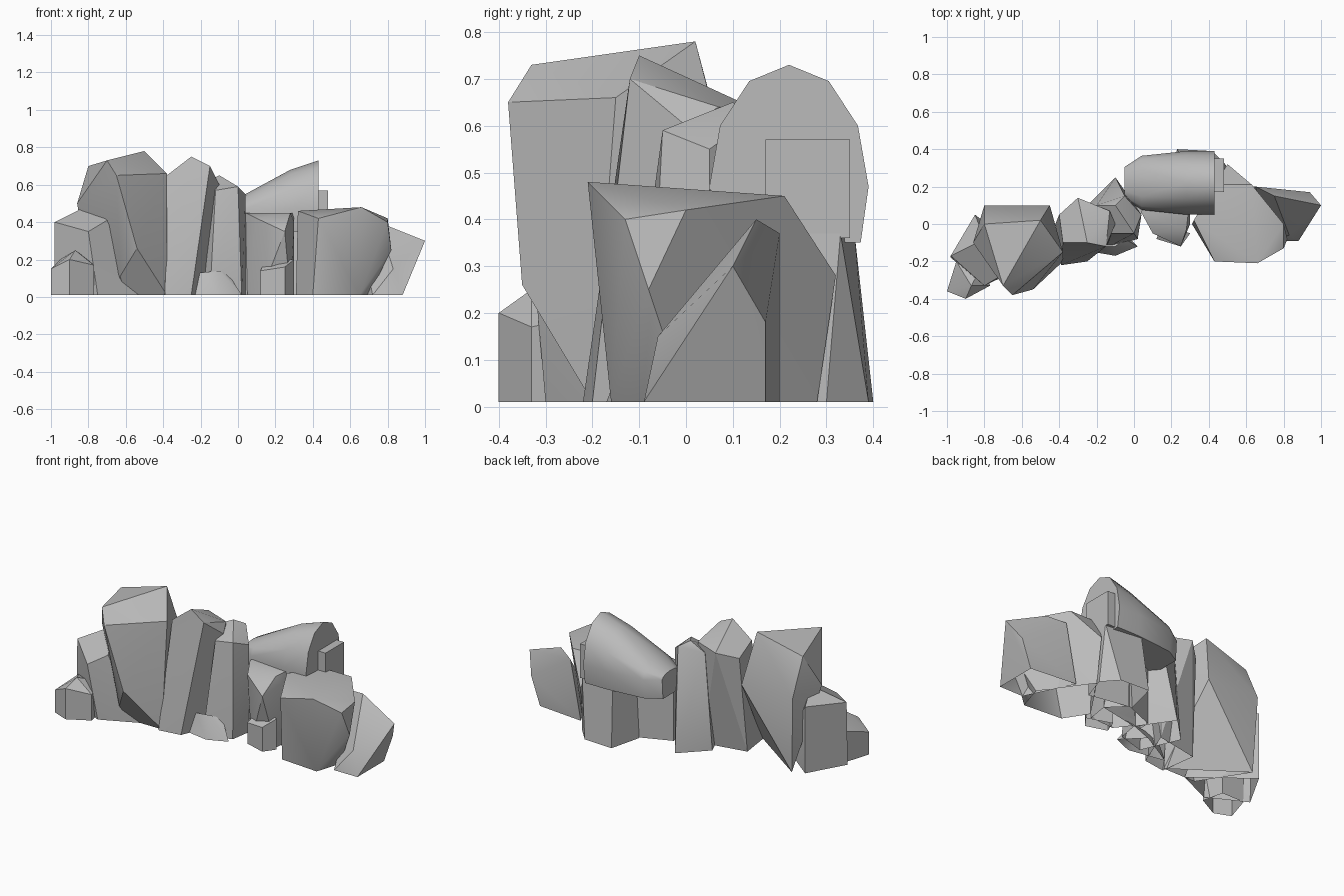
import bpy
import bmesh
from math import cos, sin, radians, pi

default_cube = bpy.data.objects.get("Cube")
if default_cube:
    bpy.data.objects.remove(default_cube, do_unlink=True)

# One plain stone colour for every boulder
stone = bpy.data.materials.new("grey_stone")
stone.use_nodes = True
stone_colour = (.5, .5, .5, 1)
stone.diffuse_color = stone_colour
stone.node_tree.nodes["Principled BSDF"].inputs["Base Color"].default_value = stone_colour

GROUND = .01


def touches_ground(face):
    """True for a face that lies flat on the ground."""
    return all(abs(vert.co.z - GROUND) < .001 for vert in face.verts)


def add_boulder(name, points, smooth_angle=30, flatten=6):
    """Wrap the points in a convex stone with merged flat facets, open where it meets the ground."""
    bm = bmesh.new()
    for point in points:
        bm.verts.new(point)
    bmesh.ops.convex_hull(bm, input=list(bm.verts))
    loose = [vert for vert in bm.verts if not vert.link_faces]
    bmesh.ops.delete(bm, geom=loose, context="VERTS")
    bmesh.ops.dissolve_limit(bm, angle_limit=radians(flatten),
                             verts=list(bm.verts), edges=list(bm.edges))
    bmesh.ops.recalc_face_normals(bm, faces=list(bm.faces))
    underside = [face for face in bm.faces if touches_ground(face)]
    bmesh.ops.delete(bm, geom=underside, context="FACES")
    mesh = bpy.data.meshes.new(name)
    bm.to_mesh(mesh)
    bm.free()
    mesh.materials.append(stone)
    boulder = bpy.data.objects.new(name, mesh)
    bpy.context.collection.objects.link(boulder)
    bpy.ops.object.select_all(action="DESELECT")
    boulder.select_set(True)
    bpy.context.view_layer.objects.active = boulder
    bpy.ops.object.shade_smooth_by_angle(angle=radians(smooth_angle))


def add_standing_rock(name, corners, feet=None, smooth_angle=30):
    """Stand a chiselled rock on its feet, or straight below its corners if it has none."""
    outline = feet or [(x, y) for x, y, z in corners]
    add_boulder(name, corners + [(x, y, GROUND) for x, y in outline], smooth_angle)


# Tallest boulder, overhanging at the front and back
add_standing_rock("tall_boulder", [
    (-.8, 0, .7), (-.7, -.33, .73), (-.5, .02, .78), (-.65, -.38, .65),
    (-.38, -.15, .66), (-.45, .1, .47), (-.86, -.1, .5), (-.8, .1, .48),
    (-.54, -.35, .26), (-.39, -.2, .26), (-.63, -.26, .11),
], feet=[(-.78, .08), (-.38, -.2), (-.6, -.2)])

# Shoulder boulder on the far side of the tall one
add_standing_rock("shoulder_boulder", [
    (-.98, -.17, .4), (-.85, .05, .42), (-.8, -.08, .49), (-.7, -.27, .41), (-.8, -.33, .35),
], feet=[(-.98, -.18), (-.75, -.3), (-.53, -.2), (-.85, .05)])

# Small stone at the outer end
add_standing_rock("end_stone", [
    (-.87, -.33, .25), (-.77, -.33, .17), (-.95, -.2, .2),
    (-1, -.36, .15), (-.9, -.4, .2), (-.8, -.2, .2),
])

# Upright slab in the middle, leaning back toward its top
add_standing_rock("middle_slab", [
    (-.38, -.1, .65), (-.25, -.1, .75), (-.15, -.12, .7), (-.1, 0, .6),
    (-.3, .14, .64), (-.13, .07, .64), (-.4, .05, .6), (-.2, -.16, .34),
], feet=[(-.39, -.22), (-.25, -.2), (-.15, .05), (-.42, 0)])

# Narrow pillar beside the slab, spreading toward its base
add_standing_rock("narrow_pillar", [
    (-.12, -.05, .57), (0, -.05, .59), (.04, .05, .55), (-.1, .1, .65),
    (-.05, .15, .62), (-.2, .1, .6),
], feet=[(-.1, .25), (-.25, .1), (-.15, -.13), (.02, -.08), (.04, .05)])

# Low rounded mound in front
add_standing_rock("front_mound", [
    (-.25, -.1, .11), (-.2, -.12, .13), (-.1, -.12, .14), (-.05, -.08, .12),
], feet=[(-.33, -.13), (-.1, -.17), (.02, -.12), (-.1, 0)], smooth_angle=50)

# Rounded boulder lying along the back, flat below and sloping down toward the middle
STEPS = 6
back_points = []
for x, width, top in [(.43, 1, .73), (.28, 1, .68), (.04, .85, .55), (-.05, .5, .5)]:
    reach = .17 * width
    for step in range(STEPS + 1):
        angle = pi * step / STEPS
        back_points.append((x, .22 + reach * cos(angle), .47 + (top - .47) * sin(angle)))
    for side in (-.9, .9):
        back_points.append((x, .22 + reach * side, .35))
add_boulder("back_boulder", back_points, smooth_angle=45, flatten=1)

# Ledge on the blunt end of the back boulder
add_boulder("back_ledge", [(x, y, z) for x in (.4, .48) for y in (.17, .35) for z in (.36, .57)])

# Stone that props up the back boulder
add_standing_rock("back_support", [
    (.48, .17, .37), (.48, .33, .37), (.25, .36, .37), (.2, .2, .37),
], feet=[(.5, .3), (.42, .39), (.23, .4), (.18, .2), (.45, .15)])

# Low wall filling the gap under the back boulder
add_standing_rock("gap_filler", [(0, .05, .4), (0, .12, .4), (.2, .2, .4), (.3, .1, .4)])

# Block in front of the back boulder
add_standing_rock("centre_block", [
    (.04, .06, .45), (.1, -.05, .42), (.28, -.03, .45), (.3, 0, .4),
    (.3, .15, .45), (.05, .15, .45), (.25, -.12, .35),
], feet=[(.05, .05), (.12, -.04), (.28, -.03), (.3, .1)])

# Little stone at the foot of the block
add_standing_rock("foot_stone", [
    (.12, -.08, .14), (.25, -.12, .16), (.3, -.05, .2), (.15, 0, .2),
])

# Broad boulder with a softly rounded side
add_standing_rock("broad_boulder", [
    (.32, .02, .46), (.43, -.2, .42), (.66, -.21, .48), (.8, -.13, .4), (.8, 0, .42),
    (.63, .21, .45), (.43, .21, .45), (.5, .32, .28), (.82, -.08, .25),
], feet=[(.31, 0), (.4, -.14), (.65, -.16), (.7, 0), (.5, .28)], smooth_angle=40)

# Wedge at the outer end
add_standing_rock("end_wedge", [
    (.75, .15, .4), (1, .1, .3), (.94, .17, .18), (.65, .2, .37), (.83, -.06, .15),
], feet=[(.88, -.09), (.72, -.09), (.88, .17), (.58, .2)])
